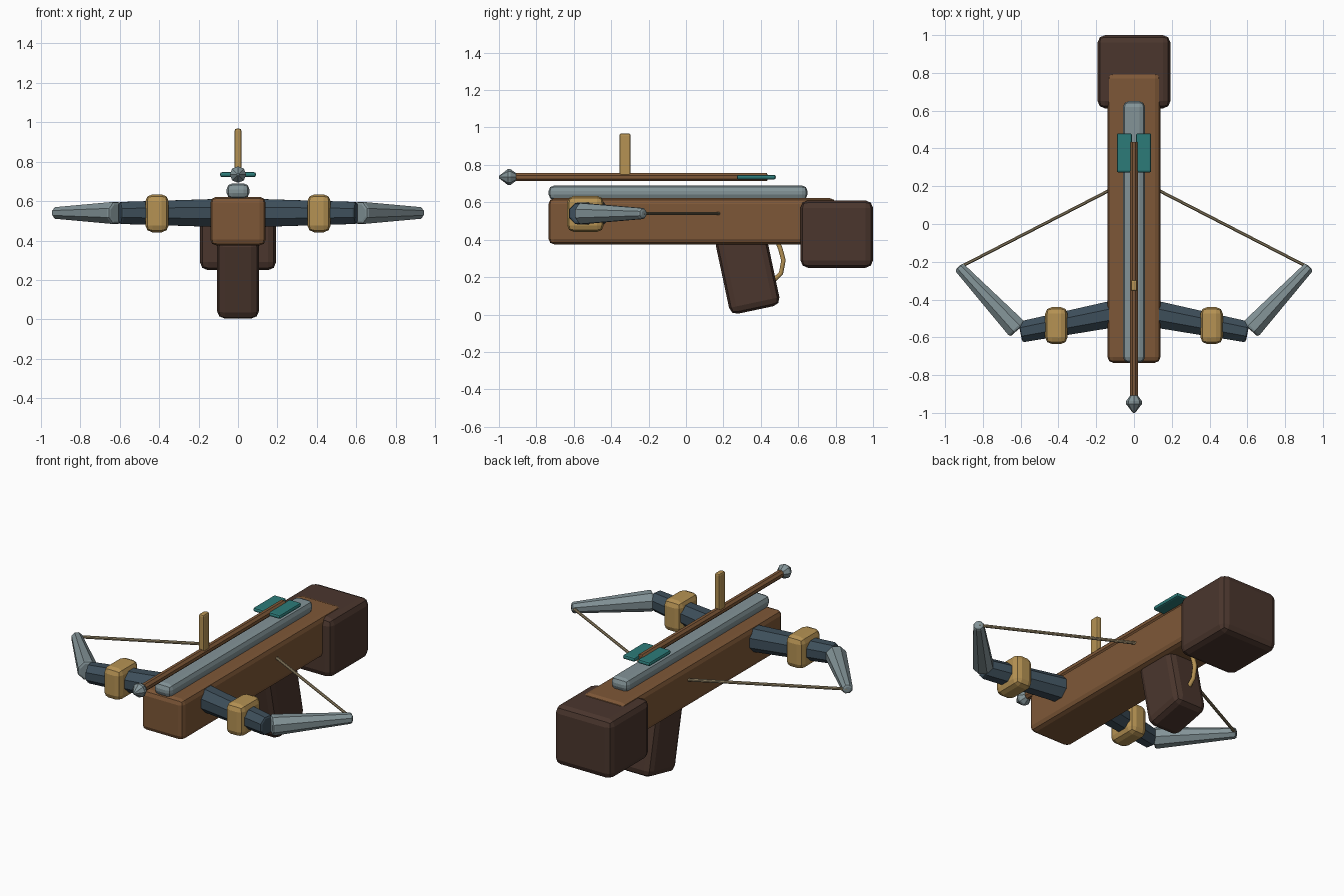
import bpy, bmesh
from math import pi, radians, cos, sin
from mathutils import Vector, Matrix

if "Cube" in bpy.data.objects:
    bpy.data.objects.remove(bpy.data.objects["Cube"])


def material(name, rgb):
    m = bpy.data.materials.new(name)
    m.diffuse_color = [(c / 255) ** 2.2 for c in rgb] + [1]
    m.use_nodes = True
    m.node_tree.nodes["Principled BSDF"].inputs["Base Color"].default_value = m.diffuse_color
    return m


WOOD = material("wood", (125, 88, 58))
DARK = material("dark_wood", (76, 57, 49))
STEEL = material("steel", (130, 146, 150))
IRON = material("dark_iron", (64, 80, 91))
BRASS = material("brass", (180, 145, 84))
TEAL = material("teal", (48, 122, 120))
CORD = material("cord", (150, 135, 105))


def finish(name, bm, mat, bevel=0, segments=2):
    bmesh.ops.recalc_face_normals(bm, faces=bm.faces[:])
    me = bpy.data.meshes.new(name)
    bm.to_mesh(me)
    bm.free()
    me.materials.append(mat)
    ob = bpy.data.objects.new(name, me)
    bpy.context.collection.objects.link(ob)
    if bevel:
        b = ob.modifiers.new("bevel", 'BEVEL')
        b.width, b.segments = bevel, segments
        b.limit_method = 'ANGLE'
        b.angle_limit = radians(50)
    return ob


def box(name, lo, hi, mat, bevel, tilt=0):
    lo, hi = Vector(lo), Vector(hi)
    bm = bmesh.new()
    bmesh.ops.create_cube(bm, size=1, matrix=Matrix.Translation((lo + hi) / 2)
                          @ Matrix.Rotation(tilt, 4, 'X') @ Matrix.Diagonal((*(hi - lo), 1)))
    return finish(name, bm, mat, bevel)


def rod(name, a, b, r1, r2, mat, bevel=0, sides=8):
    a, b = Vector(a), Vector(b)
    d = b - a
    rot = d.to_track_quat('Z', 'Y').to_matrix().to_4x4()
    bm = bmesh.new()
    bmesh.ops.create_cone(bm, cap_ends=True, segments=sides, radius1=r1, radius2=r2, depth=d.length,
                          matrix=Matrix.Translation((a + b) / 2) @ rot @ Matrix.Rotation(pi / sides, 4, 'Z'))
    return finish(name, bm, mat, bevel)


# Stock, butt, grip and rail
box("stock", (-.14, -.735, .375), (.14, .80, .622), WOOD, .03)
box("butt", (-.193, .612, .25), (.193, 1.0, .61), DARK, .04)
box("grip", (-.107, .192, .02), (.107, .467, .44), DARK, .04, radians(12))
box("rail", (-.058, -.735, .612), (.058, .65, .69), STEEL, .03)

# Bent trigger behind the grip
curve = bpy.data.curves.new("trigger", 'CURVE')
curve.dimensions = '3D'
curve.bevel_depth = .014
curve.bevel_resolution = 1
curve.use_fill_caps = True
path = [(.485, .40), (.505, .35), (.521, .29), (.508, .22), (.465, .18)]
sp = curve.splines.new('POLY')
sp.points.add(len(path) - 1)
for p, (y, z) in zip(sp.points, path):
    p.co = (0, y, z, 1)
curve.materials.append(BRASS)
bpy.context.collection.objects.link(bpy.data.objects.new("trigger", curve))

# Sight post
box("sight_post", (-.017, -.356, .735), (.017, -.296, .968), BRASS, .01)

# Bolt shaft and lathed head
Z = .735
rod("bolt_shaft", (0, -.91, Z), (0, .435, Z), .024, .024, WOOD, .006)
bm = bmesh.new()
rings = []
for y, r in [(-1.0, .006), (-.953, .042), (-.938, .042), (-.905, .018)]:
    rings.append([bm.verts.new((r * cos(i * pi / 4), y, Z + r * sin(i * pi / 4))) for i in range(8)])
for p, q in zip(rings, rings[1:]):
    for i in range(8):
        j = (i + 1) % 8
        bm.faces.new((p[i], p[j], q[j], q[i]))
bm.faces.new(rings[0])
bm.faces.new(rings[-1])
finish("bolt_head", bm, STEEL)

# Mirrored parts: vanes, limbs, bands, tips and string
for s, side in ((-1, "left"), (1, "right")):
    xs = sorted((s * .01, s * .091))
    box(f"vane_{side}", (xs[0], .272, .722), (xs[1], .48, .747), TEAL, .01)
    rod(f"limb_{side}", (s * .04, -.463, .54), (s * .602, -.572, .54), .079, .06, IRON, .012)
    xs = sorted((s * .352, s * .47))
    box(f"band_{side}", (xs[0], -.635, .442), (xs[1], -.44, .634), BRASS, .035)
    rod(f"limb_tip_{side}", (s * .615, -.56, .54), (s * .928, -.226, .54), .061, .031, STEEL, .014)
    rod(f"string_{side}", (s * .92, -.228, .54), (s * .01, .24, .54), .009, .009, CORD)
